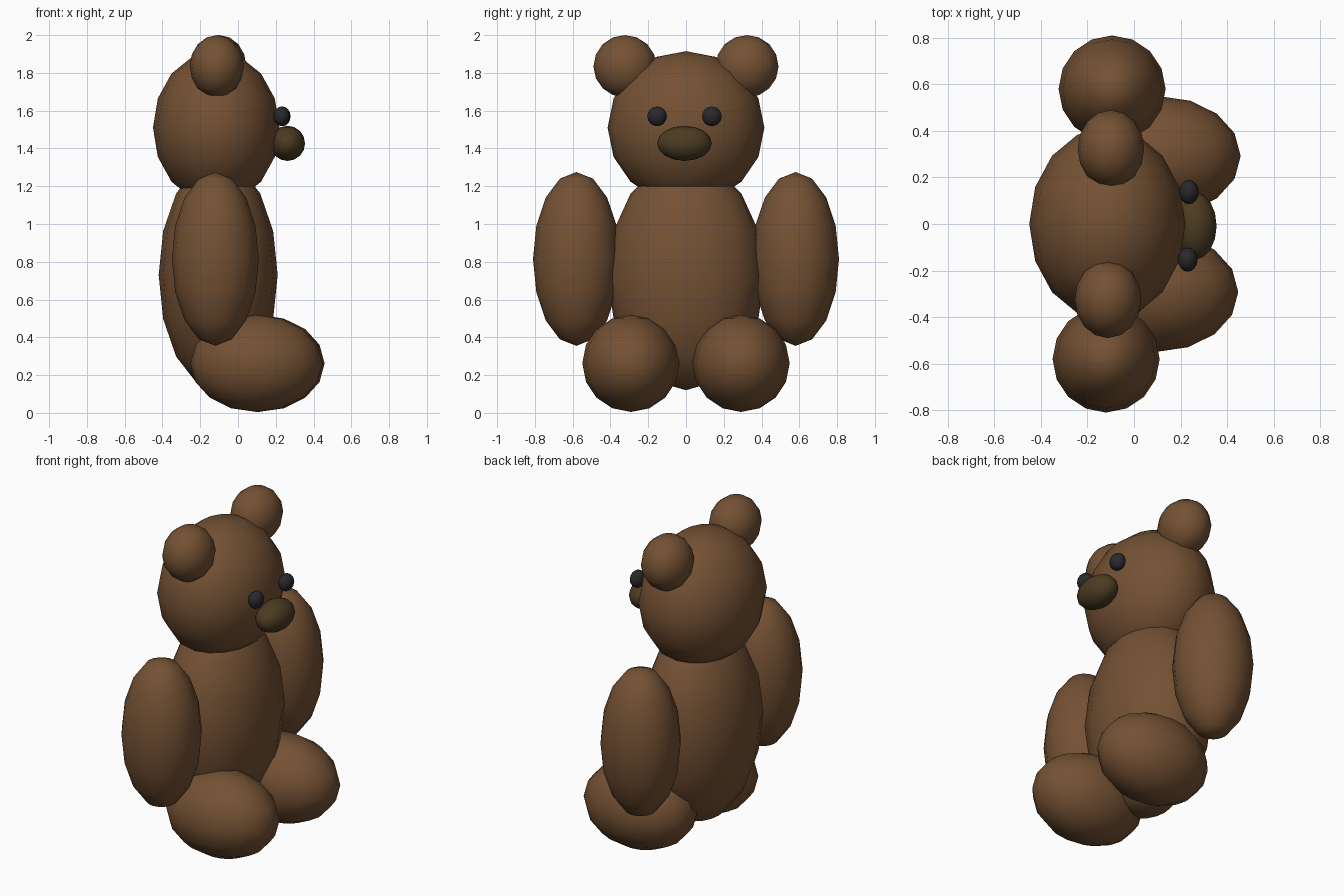
import bpy

if "Cube" in bpy.data.objects:
    bpy.data.objects.remove(bpy.data.objects["Cube"])


def make_material(name, rgb):
    m = bpy.data.materials.new(name)
    m.diffuse_color = (*rgb, 1.0)
    m.use_nodes = True
    m.node_tree.nodes["Principled BSDF"].inputs["Base Color"].default_value = m.diffuse_color
    return m


fur = make_material("brown fur", (0.175, 0.083, 0.034))
dark = make_material("dark brown snout", (0.072, 0.044, 0.015))
black = make_material("black eye", (0.022, 0.022, 0.026))


def ball(name, centre, radii, mat):
    """Smooth low-poly ellipsoid, 16 sides by 8 rings."""
    bpy.ops.mesh.primitive_uv_sphere_add(segments=16, ring_count=8, radius=1)
    ob = bpy.context.object
    ob.name = name
    ob.scale = radii
    bpy.ops.object.transform_apply(location=False, rotation=False, scale=True)
    ob.location = centre
    ob.data.materials.append(mat)
    bpy.ops.object.shade_smooth()
    return ob


# Trunk and head (the bear looks towards +x)
ball("body", (-0.105, 0, 0.73), (0.315, 0.415, 0.61), fur)
ball("head", (-0.115, 0, 1.51), (0.335, 0.415, 0.405), fur)
ball("snout", (0.262, -0.008, 1.427), (0.093, 0.145, 0.093), dark)

# Paired parts; the +y side sits slightly further forward
for side, s, dx in (("left", 1, 0.026), ("right", -1, 0.0)):
    ball(side + "_arm", (-0.12 + dx, s * 0.58, 0.815), (0.23, 0.23, 0.46), fur)
    ball(side + "_leg", (0.098 + dx * 0.4, s * 0.292, 0.262), (0.35, 0.257, 0.257), fur)
    ball(side + "_ear", (-0.112 + dx * 0.5, s * 0.323, 1.835), (0.143, 0.167, 0.165), fur)
    ball(side + "_eye", (0.231 + dx * 0.2, s * 0.145 - 0.008, 1.57), (0.042, 0.052, 0.052), black)
